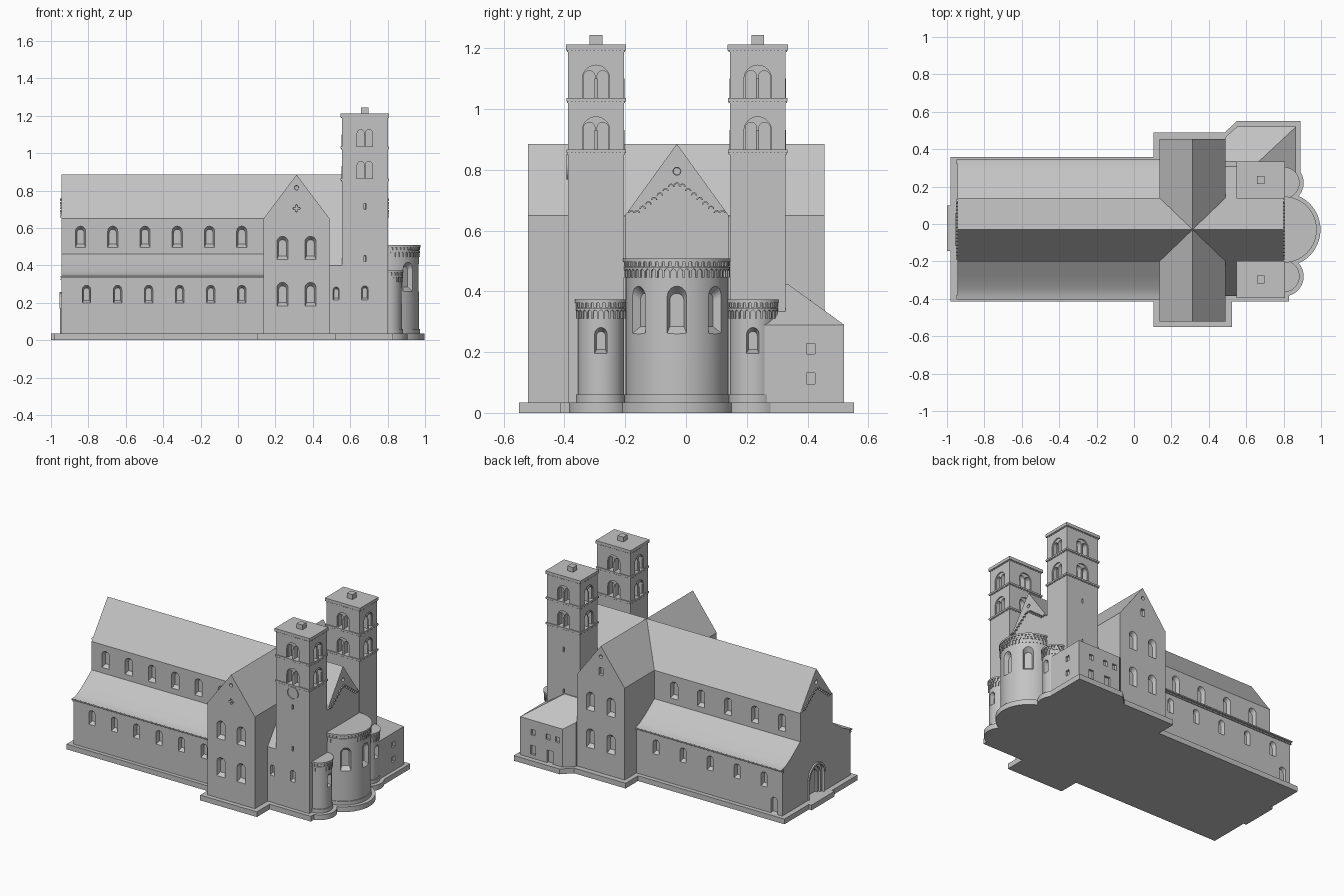
import bpy, bmesh, math
from math import pi, cos, sin, radians
from mathutils import Matrix

if "Cube" in bpy.data.objects:
    bpy.data.objects.remove(bpy.data.objects["Cube"])

STONE = bpy.data.materials.new("grey stone")
STONE.use_nodes = True
STONE.diffuse_color = (0.55, 0.55, 0.55, 1)
STONE.node_tree.nodes["Principled BSDF"].inputs["Base Color"].default_value = (0.55, 0.55, 0.55, 1)

AXIS = -0.03                       # y of the long axis
PLINTH = 0.035
SOUTH, EAST, NORTH, WEST = 0, pi / 2, pi, -pi / 2


def finish(name, bm):
    bmesh.ops.recalc_face_normals(bm, faces=bm.faces)
    me = bpy.data.meshes.new(name)
    bm.to_mesh(me)
    bm.free()
    me.materials.append(STONE)
    ob = bpy.data.objects.new(name, me)
    bpy.context.collection.objects.link(ob)
    return ob


def shade(ob):
    bpy.ops.object.select_all(action='DESELECT')
    ob.select_set(True)
    bpy.context.view_layer.objects.active = ob
    bpy.ops.object.shade_smooth_by_angle(angle=radians(25))


def loft(bm, rings):
    """Closed solid through matching rings of points."""
    rows = [[bm.verts.new(p) for p in r] for r in rings]
    n = len(rows[0])
    for a, b in zip(rows, rows[1:]):
        for i in range(n):
            bm.faces.new((a[i], a[(i + 1) % n], b[(i + 1) % n], b[i]))
    bm.faces.new(rows[0])
    bm.faces.new(rows[-1])


def prism(name, outline, place, lo, hi):
    bm = bmesh.new()
    loft(bm, [[place(u, v, d) for u, v in outline] for d in (lo, hi)])
    return finish(name, bm)


def along_x(u, v, d): return (d, AXIS + u, v)
def along_y(u, v, d): return (u, d, v)
def along_z(u, v, d): return (u, v, d)


def add_box(bm, x0, x1, y0, y1, z0, z1, m=Matrix()):
    t = Matrix.Translation(((x0 + x1) / 2, (y0 + y1) / 2, (z0 + z1) / 2))
    bmesh.ops.create_cube(bm, size=1, matrix=m @ t @ Matrix.Diagonal((x1 - x0, y1 - y0, z1 - z0, 1)))


def box(name, *bounds):
    bm = bmesh.new()
    add_box(bm, *bounds)
    return finish(name, bm)


def drum(name, x, y, r, z0, z1, seg=64):
    ring = [(x + r * cos(2 * pi * i / seg), y + r * sin(2 * pi * i / seg)) for i in range(seg)]
    ob = prism(name, ring, along_z, z0, z1)
    shade(ob)
    return ob


# Opening outlines, base at the origin
def arch(w, h, n=10):
    r = w / 2
    return [(-r, 0), (r, 0)] + [(r * cos(pi * i / n), h - r + r * sin(pi * i / n)) for i in range(n + 1)]


def disc(r, n=20):
    return [(r * cos(2 * pi * i / n), r * sin(2 * pi * i / n)) for i in range(n)]


def quatrefoil(r, n=48):
    return [(r * (1 + 0.35 * cos(8 * pi * i / n)) * cos(2 * pi * i / n),
             r * (1 + 0.35 * cos(8 * pi * i / n)) * sin(2 * pi * i / n)) for i in range(n)]


def rect(w, h):
    return [(-w / 2, 0), (w / 2, 0), (w / 2, h), (-w / 2, h)]


def wall(x, y, z, facing):
    """Frame on a wall: local x along it, local y inwards."""
    return Matrix.Translation((x, y, z)) @ Matrix.Rotation(facing, 4, 'Z')


def cut(ob, openings):
    """Carve splayed recesses: (outline, frame, depth, taper)."""
    bm = bmesh.new()
    for outline, m, depth, taper in openings:
        mid = (min(v for _, v in outline) + max(v for _, v in outline)) / 2
        rings = [[m @ Matrix.Translation((u * k, y, mid + (v - mid) * k)).translation for u, v in outline]
                 for y, k in ((-0.012, 1), (0, 1), (depth, taper))]
        loft(bm, rings)
    cutter = finish("cutter", bm)
    cutter.hide_render = True
    mod = ob.modifiers.new("openings", 'BOOLEAN')
    mod.object, mod.solver = cutter, 'EXACT'
    bpy.context.view_layer.objects.active = ob
    bpy.ops.object.modifier_apply(modifier=mod.name)
    bpy.data.objects.remove(cutter)


def arcs(name, items):
    """Raised arch mouldings: (frame, inner radius, outer radius, sweep, depth)."""
    bm = bmesh.new()
    for m, r0, r1, sweep, depth in items:
        n = 8 if sweep <= pi else 32
        a = [sweep * i / n for i in range(n + 1)]
        pts = [(r1 * cos(t), r1 * sin(t)) for t in a] + [(r0 * cos(t), r0 * sin(t)) for t in reversed(a)]
        loft(bm, [[m @ Matrix.Translation((u, y, v)).translation for u, v in pts] for y in (-depth, 0.004)])
    return finish(name, bm)


# Plinth
box("nave_plinth", -0.98, 0.14, AXIS - 0.385, AXIS + 0.388, 0, PLINTH)
box("transept_plinth", 0.105, 0.525, -0.55, 0.49, 0, PLINTH)
box("choir_plinth", 0.5, 0.83, AXIS - 0.385, AXIS + 0.385, 0, PLINTH)
box("door_step", -1.0, -0.93, AXIS - 0.115, AXIS + 0.13, 0, PLINTH)
prism("sacristy_plinth", [(0.49, 0.2), (0.89, 0.2), (0.89, 0.552), (0.55, 0.552), (0.487, 0.49)], along_z, 0, PLINTH)

# Nave with both aisles as one cross-section
half = [(0.36, 0), (0.36, 0.335), (0.37, 0.344), (0.35, 0.348), (0.33, 0.355), (0.31, 0.365),
        (0.28, 0.382), (0.25, 0.402), (0.17, 0.46), (0.17, 0.65)]
nave = prism("nave", half + [(0, 0.885)] + [(-u, v) for u, v in reversed(half)], along_x, -0.945, 0.14)
openings = []
for i in range(6):
    openings += [(arch(0.054, 0.113), wall(-0.842 + 0.1724 * i, AXIS - 0.17, 0.497, SOUTH), 0.025, 0.7),
                 (arch(0.045, 0.096), wall(-0.81 + 0.166 * i, AXIS - 0.36, 0.198, SOUTH), 0.025, 0.7)]
for i in range(5):
    openings += [(arch(0.054, 0.113), wall(-0.81 + 0.2 * i, AXIS + 0.17, 0.497, NORTH), 0.025, 0.7),
                 (arch(0.045, 0.096), wall(-0.81 + 0.2 * i, AXIS + 0.36, 0.198, NORTH), 0.025, 0.7)]
openings += [(arch(0.05, 0.11), wall(-0.885, AXIS + 0.36, PLINTH, NORTH), 0.02, 0.9),
             (disc(0.015), wall(-0.945, AXIS, 0.795, WEST), 0.02, 0.9)]
cut(nave, openings)

# Stepped west portal
for w, h, d in ((0.15, 0.21, 0.012), (0.12, 0.19, 0.026), (0.09, 0.17, 0.042)):
    cut(nave, [(arch(w, h), wall(-0.945, AXIS, PLINTH, WEST), d, 1)])
shade(nave)
arcs("portal_arch", [(wall(-0.945, AXIS, 0.17, WEST), 0.075, 0.088, pi, 0.01)])
for s in (-1, 1):
    drum("portal_column", -0.943, AXIS + s * 0.081, 0.008, PLINTH, 0.17, 16)
    for z, out in ((0.322, 0.366), (0.335, 0.374)):
        box("aisle_cornice", -0.95, 0.135, *sorted((AXIS + s * 0.35, AXIS + s * out)), z, z + 0.008)

# Choir and its gable
gable = [(-0.17, 0), (0.17, 0), (0.17, 0.65), (0, 0.885), (-0.17, 0.65)]
choir = prism("choir", gable, along_x, 0.14, 0.80)
cut(choir, [(disc(0.013), wall(0.80, AXIS, 0.795, EAST), 0.02, 0.9)])

# Transept
transept = prism("transept", [(0.313 + u * 1.04, v) for u, v in gable], along_y, -0.52, 0.455)
openings = []
for y, face in ((-0.52, SOUTH), (0.455, NORTH)):
    openings += [(arch(0.06, h), wall(0.313 + s * 0.075, y, z, face), 0.025, 0.7)
                 for s in (-1, 1) for z, h in ((0.182, 0.128), (0.433, 0.123))]
    openings.append((disc(0.012), wall(0.313, y, 0.815, face), 0.02, 0.9))
openings += [(rect(0.03, 0.05), wall(0.313, 0.455, 0.69, NORTH), 0.02, 0.9),
             (quatrefoil(0.015), wall(0.313, -0.52, 0.705, SOUTH), 0.015, 0.9)]
cut(transept, openings)

# Arched corbel friezes climbing the end gables
for x, face in ((0.80, EAST), (-0.945, WEST)):
    spots = [(s * (0.15 - 0.0188 * i), 0.657 + max(0, i - 1) * 0.0145) for s in (-1, 1) for i in range(8)]
    spots.append((0, 0.748))
    arcs("gable_frieze", [(wall(x, AXIS + u, v, face), 0.006, 0.0105, pi, 0.008) for u, v in spots])

# Bays between transept and towers
for s in (-1, 1):
    bay = prism("tower_bay", [(s * u, v) for u, v in ((0.16, 0), (0.355, 0), (0.355, 0.40), (0.17, 0.65), (0.16, 0.65))],
                along_x, 0.48, 0.56)
    if s < 0:
        cut(bay, [(arch(0.032, 0.07), wall(0.525, AXIS - 0.355, 0.215, SOUTH), 0.02, 0.7)])

# Twin towers
TX, HX, HY = 0.678, 0.123, 0.092
for s, side in ((-1, "south"), (1, "north")):
    ty = AXIS + s * 0.266
    tower = box(side + "_tower", TX - HX, TX + HX, ty - HY, ty + HY, 0, 1.2)
    faces = [(TX, ty - HY, SOUTH), (TX, ty + HY, NORTH), (TX + HX, ty, EAST), (TX - HX, ty, WEST)]
    recess, lights = [], []
    for z in (0.866, 1.036):
        for x, y, f in faces:
            m = wall(x, y, z, f)
            recess.append((arch(0.09, 0.108, 16), m, 0.008, 1))
            lights += [(arch(0.037, 0.09), m @ Matrix.Translation((u, 0.008, 0)), 0.035, 1) for u in (-0.022, 0.022)]
            c = m @ Matrix.Translation((0, 0.004, 0)).translation
            drum("belfry_column", c.x, c.y, 0.005, z, z + 0.065, 12)
    outer = SOUTH if s < 0 else NORTH
    recess += [(rect(0.011, 0.032), wall(TX, ty + s * HY, z, outer), 0.02, 0.9) for z in (0.42, 0.7)]
    if s < 0:
        recess.append((arch(0.036, 0.076), wall(TX, ty - HY, 0.215, SOUTH), 0.02, 0.7))
        arcs("clock_ring", [(wall(TX, ty - HY, 0.81, SOUTH), 0.036, 0.042, 2 * pi, 0.006)])
    cut(tower, recess)
    cut(tower, lights)
    # String courses with dentils, roof slab and cap
    bm = bmesh.new()
    for z0, z1, o in ((0.855, 0.866, 0.006), (1.025, 1.036, 0.006), (1.192, 1.212, 0.007)):
        add_box(bm, TX - HX - o, TX + HX + o, ty - HY - o, ty + HY + o, z0, z1)
        for x, y, f in faces:
            w = HX if f in (SOUTH, NORTH) else HY
            for i in range(15):
                u = -w + (i + 0.5) * w / 7.5
                add_box(bm, u - 0.004, u + 0.004, -0.004, 0.003, z0 - 0.005, z0 + 0.002, wall(x, y, 0, f))
    finish(side + "_tower_cornices", bm)
    box(side + "_tower_cap", TX - 0.021, TX + 0.021, ty - 0.021, ty + 0.021, 1.21, 1.244)


# Apses with arcaded collar, dentils and cornice
def apse(name, y, r, top, count, base_r, windows):
    x = 0.80
    drum(name + "_plinth", x, y, base_r, 0, PLINTH)
    drum(name + "_base", x, y, r + 0.005, PLINTH, 0.06)
    body = drum(name, x, y, r, 0.03, top - 0.004)
    cut(body, [(arch(w, h), wall(x + r * cos(a), y + r * sin(a), z, EAST + a), 0.03, 0.7) for a, w, z, h in windows])
    drum(name + "_cornice", x, y, r + 0.009, top - 0.011, top)
    collar = drum(name + "_arcade", x, y, r + 0.006, top - 0.062, top - 0.028)
    pitch = 2 * pi / count
    w = r * pitch
    angles = [(i + 0.5 - count / 4) * pitch for i in range(count // 2)]
    cut(collar, [(arch(w * 0.7, 0.035), wall(x + (r + 0.006) * cos(a), y + (r + 0.006) * sin(a), top - 0.07, EAST + a),
                  0.02, 1) for a in angles])
    bm = bmesh.new()
    for a in angles:
        add_box(bm, -w * 0.3, w * 0.3, -0.006, 0.004, top - 0.026, top - 0.011,
                wall(x + r * cos(a), y + r * sin(a), 0, EAST + a))
    finish(name + "_dentils", bm)


apse("main_apse", AXIS, 0.168, 0.508, 48, 0.197, [(a, 0.066, 0.26, 0.157) for a in (0, -0.86, 0.86)])
for s, side in ((-1, "south"), (1, "north")):
    apse(side + "_apse", AXIS + s * 0.25, 0.076, 0.373, 26, 0.107, [(0, 0.042, 0.195, 0.086)])

# Sacristy with hipped lean-to roof
base = [(0.49, 0.255), (0.49, 0.465), (0.55, 0.52), (0.866, 0.52), (0.866, 0.255)]
tops = [(0.49, 0.255, 0.424), (0.49, 0.465, 0.33), (0.55, 0.52, 0.29), (0.866, 0.52, 0.29),
        (0.866, 0.255, 0.29), (0.49, 0.335, 0.424), (0.668, 0.335, 0.424), (0.668, 0.255, 0.424)]
bm = bmesh.new()
hull = [bm.verts.new(p) for p in [(x, y, 0) for x, y in base] + tops]
bmesh.ops.convex_hull(bm, input=hull)
bmesh.ops.dissolve_limit(bm, angle_limit=0.01, verts=bm.verts, edges=bm.edges)
sacristy = finish("sacristy", bm)
openings = [(rect(0.028, 0.036), wall(0.866, 0.41, z, EAST), 0.015, 1) for z in (0.095, 0.193)]
openings += [(rect(w, h), wall(x, 0.52, z, NORTH), 0.015, 1)
             for x, z, w, h in ((0.645, PLINTH, 0.045, 0.085), (0.77, 0.06, 0.035, 0.06), (0.77, 0.19, 0.03, 0.036),
                                (0.66, 0.19, 0.03, 0.036), (0.59, 0.19, 0.03, 0.036))]
cut(sacristy, openings)
